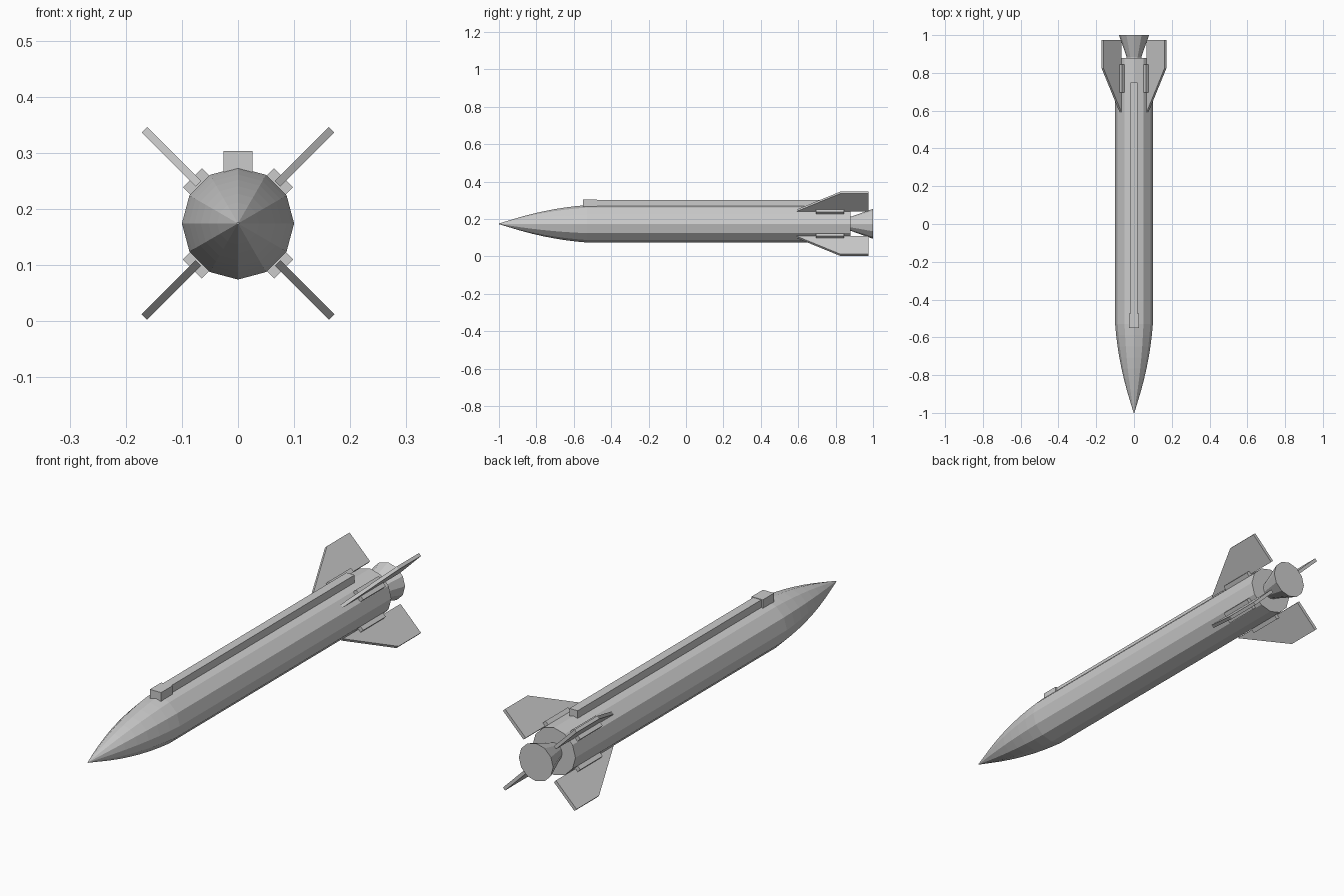
import bpy, bmesh
from math import sin, cos, pi, radians
from mathutils import Matrix

if "Cube" in bpy.data.objects:
    bpy.data.objects.remove(bpy.data.objects["Cube"])

CZ = 0.174   # height of the long axis


def make(name, verts, faces, matrix=Matrix()):
    me = bpy.data.meshes.new(name)
    me.from_pydata([matrix @ v.co if hasattr(v, "co") else v for v in verts], [], faces)
    me.transform(matrix)
    bm = bmesh.new()
    bm.from_mesh(me)
    bmesh.ops.recalc_face_normals(bm, faces=bm.faces)
    bm.to_mesh(me)
    bm.free()
    ob = bpy.data.objects.new(name, me)
    bpy.context.scene.collection.objects.link(ob)
    return ob


def lathe(name, profile, sides=12):
    """Closed solid turned about the y axis from (y, radius) points."""
    verts = [(r * cos(2 * pi * i / sides), y, r * sin(2 * pi * i / sides))
             for y, r in profile for i in range(sides)]
    faces = [(k * sides + i, k * sides + (i + 1) % sides,
              (k + 1) * sides + (i + 1) % sides, (k + 1) * sides + i)
             for k in range(len(profile) - 1) for i in range(sides)]
    faces.append(tuple(range(sides)))
    faces.append(tuple(range(len(verts) - sides, len(verts))))
    return make(name, verts, faces, Matrix.Translation((0, 0, CZ)))


def plate(name, outline, thick, matrix):
    """Extrude a (y, z) outline evenly across x."""
    n = len(outline)
    verts = [(s * thick / 2, y, z) for s in (-1, 1) for y, z in outline]
    faces = [tuple(range(n)), tuple(range(n, 2 * n))]
    faces += [(i, (i + 1) % n, n + (i + 1) % n, n + i) for i in range(n)]
    return make(name, verts, faces, matrix)


def rect(y0, y1, z0, z1):
    return [(y0, z0), (y1, z0), (y1, z1), (y0, z1)]


# body with curved nose
nose = []
for i in range(9):
    t = i / 8
    nose.append((-1 + 0.47 * t, max(0.002, 0.1 * t * (1.65 - 0.65 * t))))
lathe("body", nose + [(0.88, 0.1)])

# exhaust nozzle
lathe("nozzle", [(0.86, 0.036), (0.885, 0.039), (1.0, 0.08)])

# four fins with their mounting blocks
fin = [(0.59, 0.1), (0.825, 0.236), (0.975, 0.236), (0.975, 0.1)]
for i in range(4):
    m = Matrix.Translation((0, 0, CZ)) @ Matrix.Rotation(radians(45 + 90 * i), 4, 'Y')
    plate(f"fin_{i + 1}", fin, 0.014, m)
    plate(f"fin_mount_{i + 1}", rect(0.695, 0.845, 0.085, 0.115), 0.048, m)

# cable duct along the top with a wider front cap
up = Matrix.Translation((0, 0, CZ))
plate("cable_duct", rect(-0.48, 0.75, 0.085, 0.127), 0.038, up)
plate("duct_cap", rect(-0.55, -0.475, 0.08, 0.129), 0.052, up)
